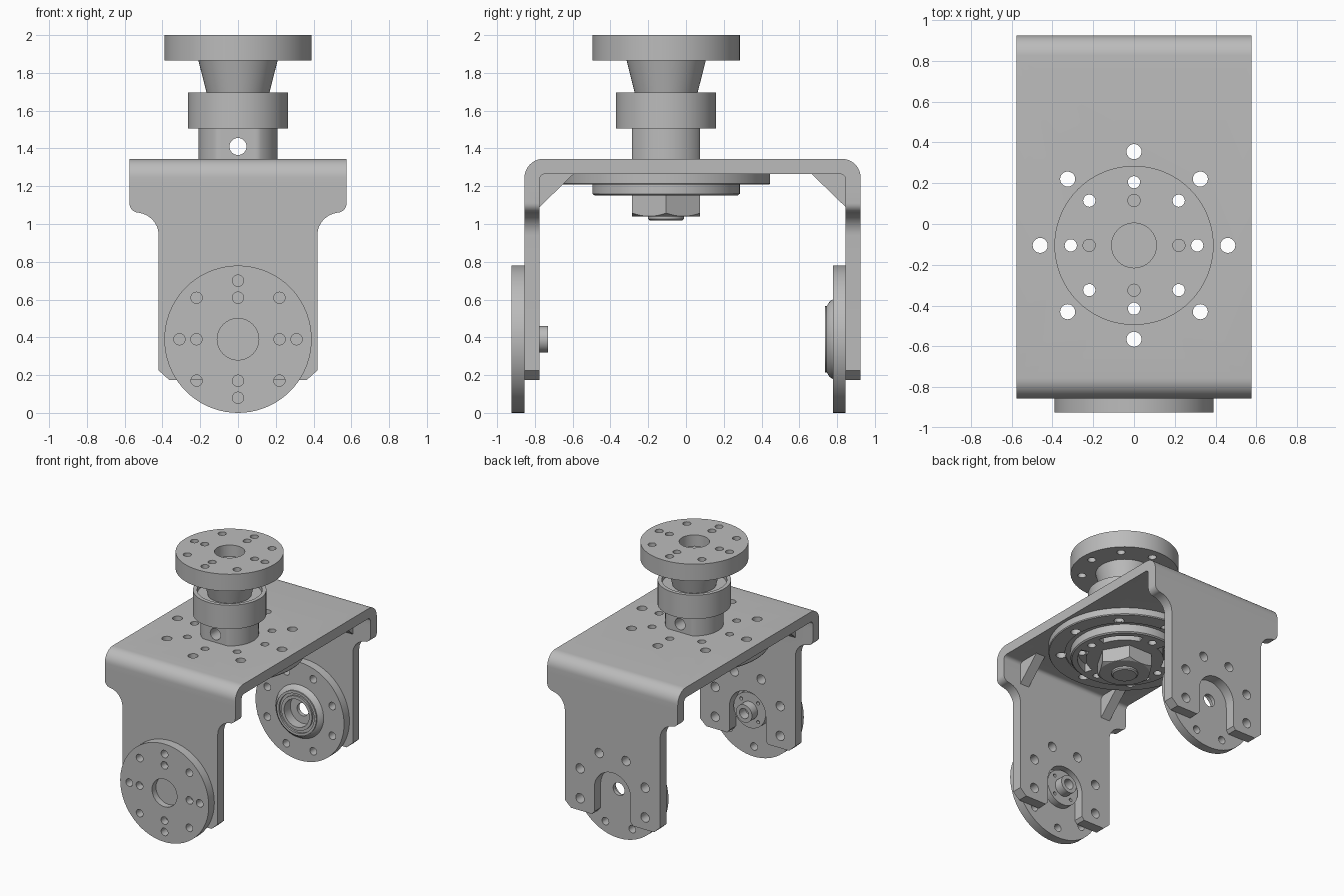
import bpy, bmesh, math
from mathutils import Matrix, Vector

if "Cube" in bpy.data.objects:
    bpy.data.objects.remove(bpy.data.objects["Cube"])

steel = bpy.data.materials.new("grey_metal")
steel.use_nodes = True
GREY = (0.5, 0.5, 0.5, 1)
steel.diffuse_color = GREY
steel.node_tree.nodes["Principled BSDF"].inputs["Base Color"].default_value = GREY

AXIS_Y = -0.105                       # vertical shaft axis
HUB_Z = 0.39                          # height of the horn axis
FACE = Matrix.Rotation(math.pi / 2, 4, "X")    # local z -> -y, local y -> z
SIDE = Matrix(((0, 0, 1, 0), (1, 0, 0, 0), (0, 1, 0, 0), (0, 0, 0, 1)))  # (y, z) profile
SHAFT = Matrix.Translation((0, AXIS_Y, 0))


def at(y):
    return Matrix.Translation((0, y, HUB_Z)) @ FACE


def arc(cx, cy, r, a0, a1, n=10):
    angles = [math.radians(a0 + (a1 - a0) * i / n) for i in range(n + 1)]
    return [(cx + r * math.cos(a), cy + r * math.sin(a)) for a in angles]


def prism(bm, pts, z0, z1):
    face = bm.faces.new([bm.verts.new((x, y, z0)) for x, y in pts])
    new = bmesh.ops.extrude_face_region(bm, geom=[face])["geom"]
    verts = [v for v in new if isinstance(v, bmesh.types.BMVert)]
    bmesh.ops.translate(bm, verts=verts, vec=(0, 0, z1 - z0))


def disc(bm, x, y, r, z0, z1, n=32):
    prism(bm, arc(x, y, r, 0, 360, n)[:-1], z0, z1)


def ring(bm, radius, r, z0, z1, count=8, turn=0.0):
    for i in range(count):
        a = math.radians(turn) + math.tau * i / count
        disc(bm, radius * math.cos(a), radius * math.sin(a), r, z0, z1, 20)


def finish(bm, name, matrix):
    bmesh.ops.transform(bm, matrix=matrix, verts=bm.verts)
    bmesh.ops.recalc_face_normals(bm, faces=bm.faces)
    mesh = bpy.data.meshes.new(name)
    bm.to_mesh(mesh)
    bm.free()
    obj = bpy.data.objects.new(name, mesh)
    bpy.context.collection.objects.link(obj)
    mesh.materials.append(steel)
    return obj


def lathe(name, profile, matrix):
    bm = bmesh.new()
    verts = [bm.verts.new((r, 0, z)) for r, z in profile]
    edges = [bm.edges.new(pair) for pair in zip(verts, verts[1:])]
    bmesh.ops.spin(bm, geom=verts + edges, cent=(0, 0, 0), axis=(0, 0, 1),
                   angle=math.tau, steps=72, use_duplicate=False)
    bmesh.ops.remove_doubles(bm, verts=bm.verts, dist=1e-5)
    return finish(bm, name, matrix)


def solid(name, pts, z0, z1, matrix):
    bm = bmesh.new()
    prism(bm, pts, z0, z1)
    return finish(bm, name, matrix)


def carve(obj, bm, matrix, operation="DIFFERENCE"):
    cutter = finish(bm, "cutter", matrix)
    cutter.hide_render = True
    mod = obj.modifiers.new("carve", "BOOLEAN")
    mod.operation, mod.solver, mod.object = operation, "EXACT", cutter
    graph = bpy.context.evaluated_depsgraph_get()
    mesh = bpy.data.meshes.new_from_object(obj.evaluated_get(graph))
    obj.modifiers.clear()
    obj.data = mesh
    bpy.data.objects.remove(cutter)


# U-shaped bracket: bent strip, trimmed to the leg outline
T, B, F, R = 1.345, 0.925, -0.855, 0.1
W = 0.08
strip = ([(F, 0.1)] + arc(F + R, T - R, R, 180, 90) + arc(B - R, T - R, R, 90, 0)
         + [(B, 0.1), (B - W, 0.1)] + arc(B - W - 0.03, T - W - 0.03, 0.03, 0, 90, 6)
         + arc(F + W + 0.03, T - W - 0.03, 0.03, 90, 180, 6) + [(F + W, 0.1)])
bracket = solid("bracket", strip, -0.575, 0.575, SIDE)

half = ([(0.6, 1.4), (0.6, 1.2), (0.575, 1.2)] + arc(0.525, 1.11, 0.05, 0, -90, 8)
        + arc(0.54, 0.94, 0.12, 100, 180) + [(0.42, 0.225), (0.365, 0.175),
        (0.18, 0.175), (0.16, 0.2)] + arc(0, HUB_Z, 0.16, 0, 84, 14))
outline = half + [(-x, z) for x, z in reversed(half)]
bm = bmesh.new()
prism(bm, outline, -1.2, 1.2)
carve(bracket, bm, FACE, "INTERSECT")

# Bolt holes in the legs and in the top plate
bm = bmesh.new()
ring(bm, 0.31, 0.037, -1.2, 1.2, turn=22.5)
bmesh.ops.delete(bm, geom=[v for v in bm.verts if v.co.y < -0.2], context="VERTS")
carve(bracket, bm, at(0))
bm = bmesh.new()
ring(bm, 0.46, 0.037, 1.2, 1.4)
ring(bm, 0.31, 0.03, 1.2, 1.4)
carve(bracket, bm, SHAFT)

# Corner gussets
for label, y, s in (("front", F + W, 1), ("back", B - W, -1)):
    tri = [(y - s * 0.01, T - W + 0.01), (y + s * 0.18, T - W + 0.01),
           (y + s * 0.18, T - W), (y, 1.09), (y - s * 0.01, 1.09)]
    for side, x in (("right", -0.42), ("left", 0.34)):
        solid(f"{label}_{side}_gusset", tri, x, x + 0.08, SIDE)

# Front horn with a hub that passes through the leg slot
horn = lathe("front_horn", [(0, 0), (0.39, 0), (0.39, 0.07), (0, 0.07)], at(-0.855))
bm = bmesh.new()
ring(bm, 0.31, 0.03, -0.1, 0.1)
ring(bm, 0.22, 0.03, 0.01, 0.1, 4)
disc(bm, 0, 0, 0.11, 0.02, 0.1)
carve(horn, bm, at(-0.855))
hub = lathe("front_hub", [(0, 0.002), (0.14, 0.002), (0.14, -0.055), (0.07, -0.055),
            (0.07, -0.125), (0.04, -0.125), (0.04, -0.05), (0, -0.05)], at(-0.855))
bm = bmesh.new()
ring(bm, 0.105, 0.013, -0.07, -0.03, 4, 45)
carve(hub, bm, at(-0.855))

# Back horn on the inside of the back leg, with a raised bearing seat
horn = lathe("back_horn", [(0.05, 0), (0.39, 0), (0.39, 0.068), (0.21, 0.068),
             (0.2, 0.085), (0.175, 0.1), (0.175, 0.11), (0.155, 0.11), (0.155, 0.095),
             (0.135, 0.095), (0.135, 0.108), (0.11, 0.108), (0.11, 0.03),
             (0.05, 0.03), (0.05, 0)], at(0.845))
bm = bmesh.new()
ring(bm, 0.31, 0.03, -0.1, 0.2, turn=22.5)
carve(horn, bm, at(0.845))

# Shaft with two flats and a cross hole
flats = [(x, max(-0.18, min(0.18, y))) for x, y in arc(0, 0, 0.21, 0, 360, 72)[:-1]]
shaft = solid("shaft", flats, 1.3, 1.51, SHAFT)
bm = bmesh.new()
disc(bm, 0, 1.41, 0.045, -0.5, 0.5)
carve(shaft, bm, FACE)

# Collar, cone and output flange
lathe("collar", [(0, 1.505), (0.265, 1.505), (0.265, 1.695), (0.235, 1.695),
                 (0.235, 1.66), (0, 1.66)], SHAFT)
lathe("cone", [(0, 1.65), (0.155, 1.65), (0.21, 1.867), (0, 1.867)], SHAFT)
flange = lathe("flange", [(0, 1.865), (0.39, 1.865), (0.39, 2), (0, 2)], SHAFT)
bm = bmesh.new()
ring(bm, 0.31, 0.03, 1.8, 2.1)
ring(bm, 0.22, 0.03, 1.9, 2.1, 4)
disc(bm, 0, 0, 0.11, 1.91, 2.1)
carve(flange, bm, SHAFT)

# Large washer under the plate
washer = lathe("large_washer", [(0, 1.27), (0.55, 1.27), (0.55, 1.215), (0.545, 1.208),
               (0.43, 1.208), (0.43, 1.22), (0, 1.22)], SHAFT)
bm = bmesh.new()
ring(bm, 0.46, 0.037, 1.1, 1.4)
ring(bm, 0.31, 0.03, 1.1, 1.4)
carve(washer, bm, SHAFT)

# Slotted washer: round holes on the axes, curved slots between them
washer = lathe("slotted_washer", [(0, 1.225), (0.39, 1.225), (0.39, 1.16), (0.38, 1.152),
               (0, 1.152)], SHAFT)
bm = bmesh.new()
ring(bm, 0.31, 0.03, 1.1, 1.3, 4)
for a in (45, 135, 225, 315):
    prism(bm, arc(0, 0, 0.34, a - 28, a + 28) + arc(0, 0, 0.28, a + 28, a - 28), 1.1, 1.3)
carve(washer, bm, SHAFT)

# Hex nut with rounded corners, and the bolt end
nut = solid("hex_nut", arc(0, 0, 0.208, 0, 360, 6)[:-1], 1.04, 1.155, SHAFT)
bm = bmesh.new()
disc(bm, 0, 0, 0.175, 1.035, 1.16, 48)
bm.free()
bm = bmesh.new()
bmesh.ops.create_cone(bm, cap_ends=True, segments=48, radius1=0.17, radius2=0.42,
                      depth=0.15, matrix=Matrix.Translation((0, 0, 1.11)))
carve(nut, bm, SHAFT, "INTERSECT")
lathe("bolt_end", [(0, 1.05), (0.095, 1.05), (0.095, 1.027), (0.085, 1.018),
                   (0, 1.018)], SHAFT)

# Smooth round surfaces, keep machined edges sharp
bpy.ops.object.select_all(action="DESELECT")
for obj in bpy.context.collection.objects:
    if obj.type == "MESH" and obj.data.materials and obj.data.materials[0] == steel:
        obj.select_set(True)
        bpy.context.view_layer.objects.active = obj
bpy.ops.object.shade_smooth_by_angle(angle=math.radians(30))
